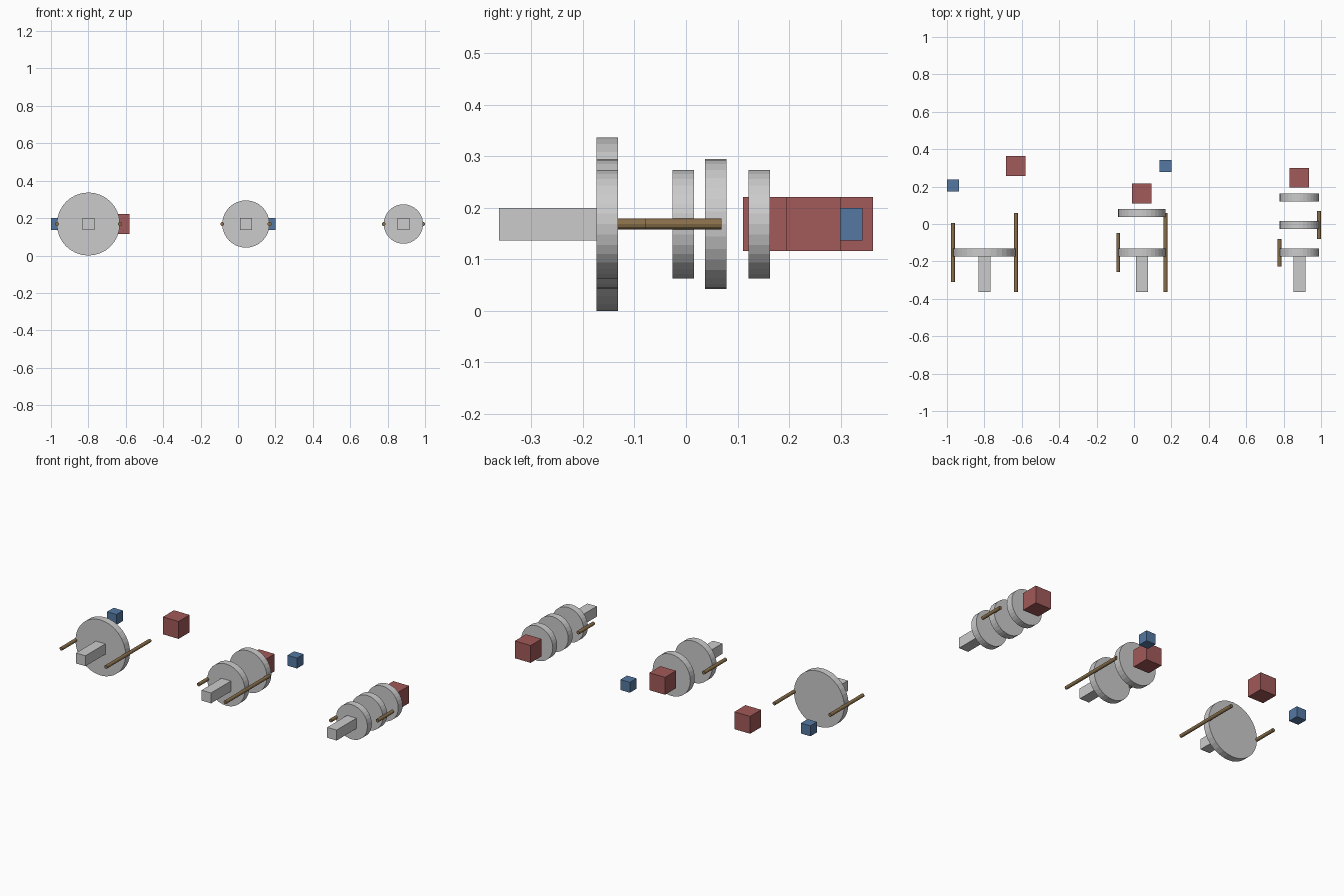
import bpy, math

if "Cube" in bpy.data.objects:
    bpy.data.objects.remove(bpy.data.objects["Cube"])

U = 2 / 95            # model module
Y0 = -7.25 * U        # centre of the front discs
Z = 8 * U             # axis height


def material(name, rgb):
    m = bpy.data.materials.new(name)
    m.diffuse_color = (*rgb, 1)
    m.use_nodes = True
    m.node_tree.nodes["Principled BSDF"].inputs["Base Color"].default_value = m.diffuse_color
    return m


RED = material("red", (0.36, 0.10, 0.10))
BLUE = material("blue", (0.09, 0.19, 0.37))
BROWN = material("brown", (0.25, 0.16, 0.07))


def finish(name, mat):
    ob = bpy.context.object
    ob.name = name
    if mat:
        ob.data.materials.append(mat)
    return ob


def cylinder(name, x, y, radius, length, sides, mat=None):
    # round part lying along y, sizes in modules
    bpy.ops.mesh.primitive_cylinder_add(
        vertices=sides, radius=radius * U, depth=length * U,
        location=(x, Y0 + y * U, Z), rotation=(math.pi / 2, 0, 0))
    return finish(name, mat)


def box(name, x, y, sx, sy, sz, mat=None):
    bpy.ops.mesh.primitive_cube_add(size=1, location=(x, Y0 + y * U, Z))
    ob = finish(name, mat)
    ob.scale = (sx * U, sy * U, sz * U)
    return ob


# centre x, disc radius, disc positions, rods (side, y, length),
# red block (x offset, y), blue block (x offset, y)
units = [
    ("left", -40.0, 8, [0], [(-1, 0, 15), (1, 0, 20)], (8, 22), (-8, 17)),
    ("middle", 0.0, 6, [0, 10], [(-1, 0, 10), (1, 0, 20)], (0, 15), (6, 22)),
    ("right", 40.0, 5, [0, 7, 14], [(-1, 0, 7), (1, 7, 7)], (0, 19), None),
]

for name, cx, r, discs, rods, red, blue in units:
    x = (cx + 2) * U
    # square handle shaft in front of the first disc
    box(f"{name}_shaft", x, -5.5, 3, 9, 3)
    # discs
    for i, y in enumerate(discs):
        cylinder(f"{name}_disc_{i + 1}", x, y, r, 2, 32)
    # thin rods on the disc rims
    for i, (side, y, length) in enumerate(rods):
        cylinder(f"{name}_rod_{i + 1}", x + side * r * U, y, 0.5, length, 12, BROWN)
    # end blocks
    box(f"{name}_large_block", x + red[0] * U, red[1], 5, 5, 5, RED)
    if blue:
        box(f"{name}_small_block", x + blue[0] * U, blue[1], 3, 3, 3, BLUE)
